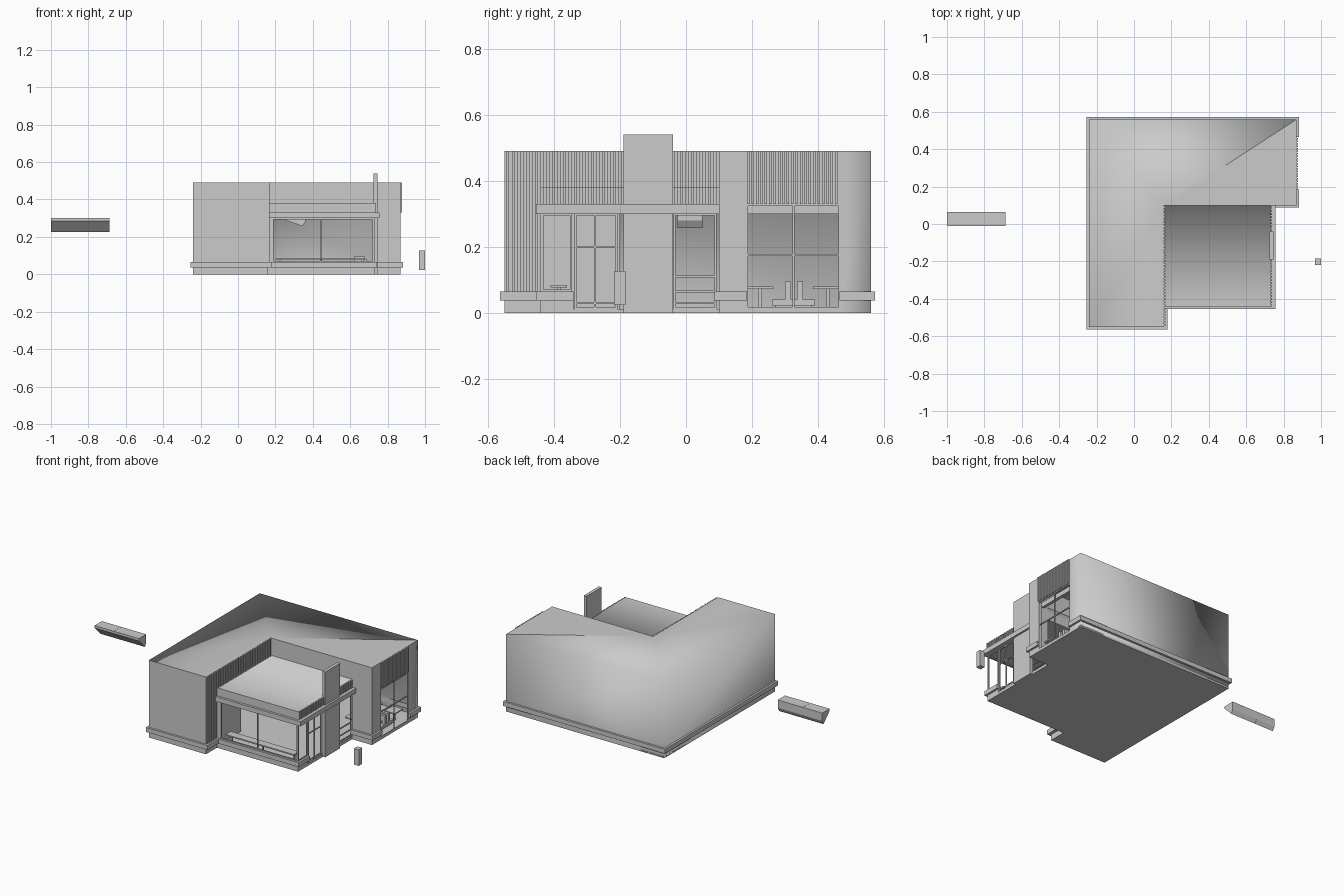
import bpy, bmesh
from mathutils import Vector, Matrix

cube = bpy.data.objects.get("Cube")
if cube:
    bpy.data.objects.remove(cube, do_unlink=True)

# Single plaster colour
grey = bpy.data.materials.new("plaster grey")
grey.use_nodes = True
tone = (0.6, 0.6, 0.6, 1)
grey.diffuse_color = tone
for node in grey.node_tree.nodes:
    if node.type == 'BSDF_PRINCIPLED':
        node.inputs["Base Color"].default_value = tone

# Main building lines
LEFT, RIGHT, FRONT, BACK = -.24, .87, -.55, .56
NOTCH_X, NOTCH_Y, TOP = .16, .1, .49
LOW_X, LOW_Y, LOW_TOP = .73, -.44, .38
CANOPY, CANOPY_TOP = .3, .33
BELT, BELT_TOP, LIP = .037, .065, .013
WIN_A, WIN_B, FLOOR = .185, .465, .012
T = .006


def add_object(name, mesh):
    obj = bpy.data.objects.new(name, mesh)
    bpy.context.collection.objects.link(obj)
    mesh.materials.append(grey)
    return obj


def boxes(name, items):
    """One object made of boxes given as x0, x1, y0, y1, z0, z1."""
    bm = bmesh.new()
    for x0, x1, y0, y1, z0, z1 in items:
        centre = Vector((x0 + x1, y0 + y1, z0 + z1)) / 2
        size = Matrix.Diagonal((x1 - x0, y1 - y0, z1 - z0, 1))
        bmesh.ops.create_cube(bm, size=1, matrix=Matrix.Translation(centre) @ size)
    mesh = bpy.data.meshes.new(name)
    bm.to_mesh(mesh)
    bm.free()
    return add_object(name, mesh)


def surface(name, verts, faces, smooth=False):
    mesh = bpy.data.meshes.new(name)
    mesh.from_pydata(verts, [], faces)
    for poly in mesh.polygons:
        poly.use_smooth = smooth
    return add_object(name, mesh)


def wall(name, p, q, z0, z1):
    """Upright sheet from p to q, facing to the right of its run."""
    return surface(name, [(*p, z0), (*q, z0), (*q, z1), (*p, z1)], [(0, 1, 2, 3)])


def ribs(name, x, y0, y1, z0, z1, pitch=.0165):
    """Corrugated cladding on a wall facing +x."""
    count = int((y1 - y0) / pitch)
    step = (y1 - y0) / count
    boxes(name, [(x, x + .008, y0 + i * step, y0 + (i + .55) * step, z0, z1)
                 for i in range(count)])


def prism(name, profile, place, a, b):
    """Closed profile swept from a to b; place maps (u, v, w) to a point."""
    n = len(profile)
    verts = [place(u, v, w) for w in (a, b) for u, v in profile]
    faces = [tuple(range(n)), tuple(range(n, n * 2))]
    faces += [(i, (i + 1) % n, (i + 1) % n + n, i + n) for i in range(n)]
    obj = surface(name, verts, faces)
    bm = bmesh.new()
    bm.from_mesh(obj.data)
    bmesh.ops.recalc_face_normals(bm, faces=bm.faces)
    bm.to_mesh(obj.data)
    bm.free()


# Softly shaded roof, back wall, left wall and rear corner strip
plan = [(LEFT, FRONT), (NOTCH_X, FRONT), (NOTCH_X, NOTCH_Y),
        (RIGHT, BACK), (LEFT, BACK), (RIGHT, WIN_B)]
n = len(plan)
surface("main_shell", [(*p, z) for z in (TOP, 0) for p in plan],
        [(0, 1, 2, 4), (2, 3, 4), (3 + n, 4 + n, 4, 3),
         (4 + n, n, 0, 4), (5 + n, 3 + n, 3, 5)], smooth=True)
surface("wing_roof", [(NOTCH_X, NOTCH_Y, TOP), (RIGHT, NOTCH_Y, TOP), (RIGHT, BACK, TOP)],
        [(0, 1, 2)])

# Flat walls of the tall wings
corner = (NOTCH_X, NOTCH_Y)
wall("front_wall", (LEFT, FRONT), (NOTCH_X, FRONT), 0, TOP)
wall("inner_side_wall", (NOTCH_X, FRONT), (NOTCH_X, -.2), 0, TOP)
wall("inner_side_upper_wall", (NOTCH_X, -.2), corner, CANOPY_TOP, TOP)
wall("wing_upper_wall", corner, (RIGHT, NOTCH_Y), LOW_TOP, TOP)
wall("wing_front_wall", (LOW_X, NOTCH_Y), (RIGHT, NOTCH_Y), 0, LOW_TOP)
boxes("wing_end_pier", [(RIGHT - .02, RIGHT, NOTCH_Y, WIN_A, 0, TOP)])
wall("wing_end_upper_wall", (RIGHT, WIN_A), (RIGHT, WIN_B), CANOPY_TOP, TOP)

# Low hall roof with its rear lintel, and parapets
hall = [(NOTCH_X, LOW_Y, LOW_TOP), (LOW_X, LOW_Y, LOW_TOP), (LOW_X, NOTCH_Y, LOW_TOP),
        (NOTCH_X, NOTCH_Y, LOW_TOP), (NOTCH_X, NOTCH_Y, CANOPY_TOP), (LOW_X, NOTCH_Y, CANOPY_TOP)]
surface("hall_roof", hall, [(0, 1, 2, 3), (4, 5, 2, 3)], smooth=True)
wall("hall_front_parapet", (NOTCH_X, LOW_Y), (LOW_X, LOW_Y), CANOPY_TOP, LOW_TOP)
wall("hall_side_parapet", (LOW_X, LOW_Y), (LOW_X, NOTCH_Y), CANOPY_TOP, LOW_TOP)
boxes("canopy", [(NOTCH_X, .757, LOW_Y - .015, NOTCH_Y, CANOPY, CANOPY_TOP)])

# Corrugated cladding
ribs("front_wing_ribs", NOTCH_X, FRONT + .005, LOW_Y, BELT_TOP, TOP)
ribs("upper_wing_ribs", NOTCH_X, LOW_Y, NOTCH_Y, LOW_TOP, TOP)
ribs("parapet_ribs", LOW_X, LOW_Y, NOTCH_Y, CANOPY_TOP, LOW_TOP)
ribs("wing_end_ribs", RIGHT, WIN_A, WIN_B, CANOPY_TOP, TOP, pitch=.013)

# Floor slab and projecting belt course
boxes("floor", [(LEFT, RIGHT, NOTCH_Y, BACK, 0, FLOOR),
                (LEFT, NOTCH_X, FRONT, NOTCH_Y, 0, FLOOR),
                (NOTCH_X, LOW_X, LOW_Y, NOTCH_Y, 0, FLOOR)])
band = (BELT, BELT_TOP)
boxes("belt_course", [
    (LEFT - LIP, LEFT, FRONT - LIP, BACK + LIP, *band),
    (LEFT, RIGHT + LIP, BACK, BACK + LIP, *band),
    (LEFT, NOTCH_X + .02, FRONT - LIP, FRONT, *band),
    (NOTCH_X, NOTCH_X + .02, FRONT, LOW_Y, *band),
    (NOTCH_X, LOW_X + LIP, LOW_Y - LIP, LOW_Y + LIP, *band),
    (LOW_X - LIP, LOW_X + LIP, LOW_Y, -.34, *band),
    (LOW_X, RIGHT + LIP, NOTCH_Y - LIP, NOTCH_Y, *band),
    (RIGHT, RIGHT + LIP, NOTCH_Y, WIN_A, *band),
    (RIGHT, RIGHT + LIP, WIN_B, BACK, *band)])
boxes("hall_plinth", [(NOTCH_X, LOW_X, LOW_Y, LOW_Y + LIP, 0, BELT),
                      (LOW_X - LIP, LOW_X, LOW_Y, -.34, 0, BELT)])

# Entrance pylon
boxes("pylon", [(.725, .745, -.19, -.04, 0, .54)])

# Front window frame
y = (LOW_Y, LOW_Y + T)
boxes("front_window_frame", [
    (NOTCH_X, .19, *y, BELT_TOP, CANOPY), (.72, LOW_X, *y, BELT_TOP, CANOPY),
    (.44, .44 + T, *y, BELT_TOP, CANOPY), (.19, .72, *y, BELT_TOP, BELT_TOP + T),
    (.19, .72, *y, CANOPY - T, CANOPY)])


def side_frame(name, x, y0, y1, z0, z1, uprights=(), rails=()):
    """Thin frame in a wall facing +x with extra uprights and rails."""
    items = [(x - T, x, v - T / 2, v + T / 2, z0, z1) for v in (y0, y1, *uprights)]
    items += [(x - T, x, y0, y1, h - T / 2, h + T / 2) for h in (z0 + T / 2, z1 - T / 2, *rails)]
    boxes(name, items)


side_frame("corner_window_frame", LOW_X, -.435, -.348, BELT_TOP, CANOPY)
side_frame("entrance_doors", LOW_X, -.335, -.21, FLOOR, CANOPY, [-.275], [.03, .2])
side_frame("side_window_frame", LOW_X, -.035, .09, FLOOR, CANOPY, [], [.03, BELT_TOP, .11])
side_frame("wing_window_frame", RIGHT, WIN_A, WIN_B, FLOOR, CANOPY_TOP, [.325], [.175])
boxes("wing_window_beam", [(RIGHT - .04, RIGHT - .02, WIN_A, WIN_B, CANOPY, CANOPY_TOP)])

# Dining furniture: tables at both sides and a back to back seat
for i, x in enumerate((.62, .76)):
    boxes(f"tables_{i}", [(x, x + .07, a, b, .072, .08)
                          for a, b in ((WIN_A, .265), (.385, WIN_B))] +
          [(x + .03, x + .04, c, c + .01, FLOOR, .072) for c in (.22, .425)])
    boxes(f"seats_{i}", [(x, x + .06, .26, .39, FLOOR + .01, .04),
                         (x, x + .06, .3, .318, .04, .095),
                         (x, x + .06, .336, .354, .04, .095),
                         (x + .01, x + .05, .27, .38, FLOOR, .022)])
boxes("hall_counter", [(.2, .68, -.41, -.36, .076, .084)] +
      [(x, x + .01, -.39, -.38, FLOOR, .076) for x in (.22, .44, .66)])

# Hanging sign in the hall, wedge shaped
prism("hall_sign", [(.25, .298), (.25, .291), (.345, .257), (.36, .28), (.36, .298)],
      lambda u, v, w: (u, w, v), -.025, .05)

# Detached wedge boards to the left, in two lengths
wedge = [(-.01, .3), (.063, .3), (.063, .25), (.05, .225), (-.01, .285)]
for name, a, b in (("board_outer", -1, -.866), ("board_inner", -.865, -.688)):
    prism(name, wedge, lambda u, v, w: (w, u, v), a, b)

# Detached post beside the entrance
boxes("side_post", [(.967, 1, -.218, -.184, .024, .126)])
